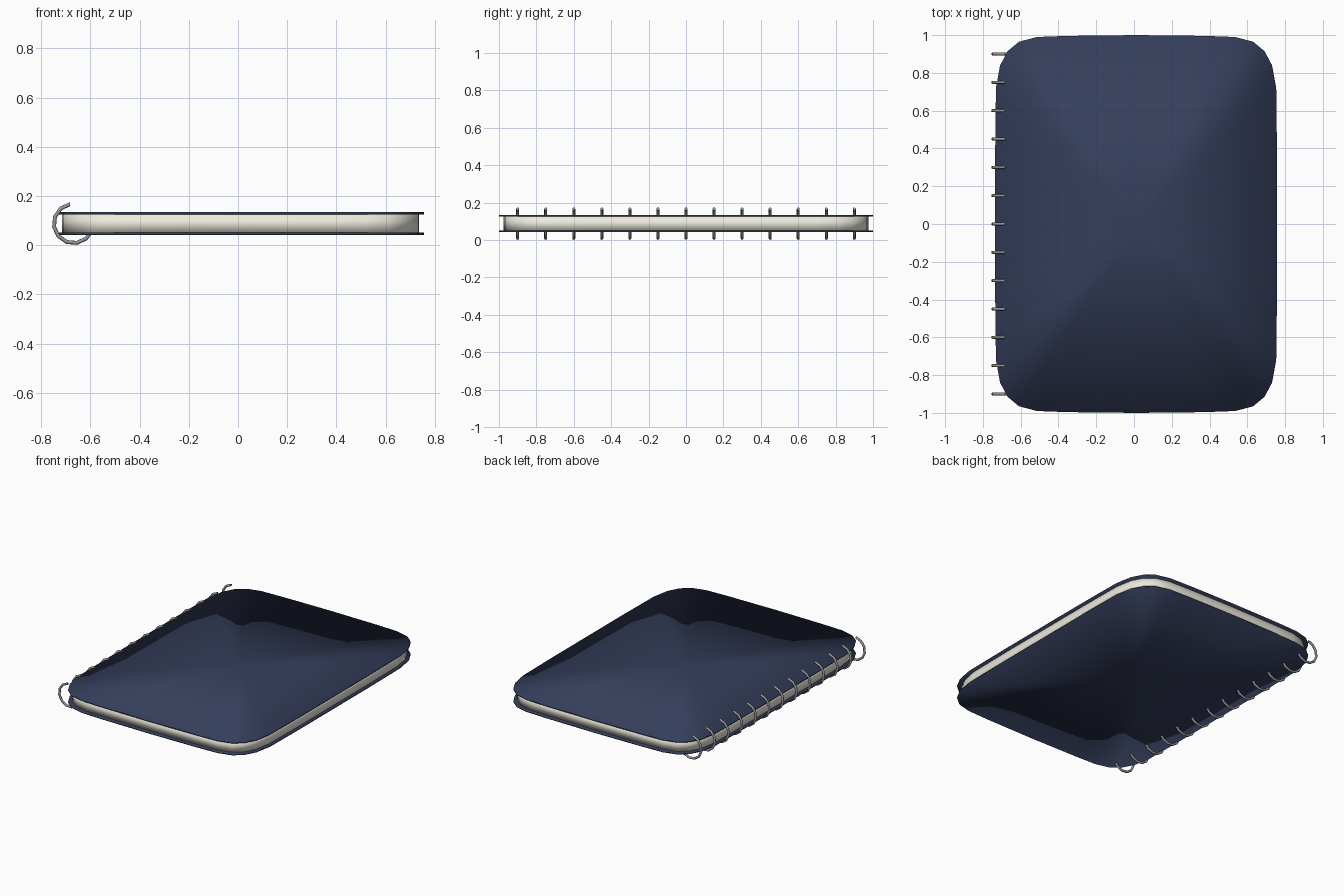
import bpy, bmesh, math

if "Cube" in bpy.data.objects:
    bpy.data.objects.remove(bpy.data.objects["Cube"])

def material(name, color):
    m = bpy.data.materials.new(name)
    m.diffuse_color = (*color, 1)
    m.use_nodes = True
    m.node_tree.nodes["Principled BSDF"].inputs["Base Color"].default_value = m.diffuse_color
    return m

navy = material("navy", (0.035, 0.048, 0.105))
cream = material("cream", (0.85, 0.82, 0.72))
steel = material("steel", (0.32, 0.32, 0.34))

# Quarter outline of the soft-cornered rectangle, mirrored to a full loop
QUARTER = [(0.746, 0), (0.746, 0.38), (0.742, 0.72), (0.72, 0.84), (0.68, 0.915),
           (0.62, 0.965), (0.525, 0.99), (0.365, 0.996), (0, 1)]
half = QUARTER + [(-x, y) for x, y in QUARTER[-2::-1]]
OUTLINE = half + [(x, -y) for x, y in half[-2:0:-1]]

def slab(name, z0, z1, sx, sy, mat):
    bm = bmesh.new()
    low, high = [[bm.verts.new((0.011 + x * sx, y * sy, z)) for x, y in OUTLINE] for z in (z0, z1)]
    c0, c1 = bm.verts.new((0.011, 0, z0)), bm.verts.new((0.011, 0, z1))
    n = len(OUTLINE)
    for i in range(n):
        j = (i + 1) % n
        bm.faces.new((low[i], low[j], high[j], high[i]))
        bm.faces.new((c1, high[i], high[j]))
        bm.faces.new((c0, low[j], low[i]))
    for f in bm.faces:
        f.smooth = True
    me = bpy.data.meshes.new(name)
    bm.to_mesh(me)
    bm.free()
    me.materials.append(mat)
    ob = bpy.data.objects.new(name, me)
    bpy.context.collection.objects.link(ob)
    return ob

# Covers and page block
slab("back_cover", 0.042, 0.051, 1, 1, navy)
slab("pages", 0.049, 0.127, 0.973, 0.977, cream)
slab("front_cover", 0.125, 0.135, 1, 1, navy)

# Open binding rings along the left edge
R, TUBE, STEPS, SIDES = 0.08, 0.008, 8, 8
def ring(name, y0):
    bm = bmesh.new()
    loops = []
    for k in range(STEPS + 1):
        a = math.radians(100 + 30 * k)
        loop = []
        for s in range(SIDES):
            t = math.tau * s / SIDES
            r = R + TUBE * math.cos(t)
            loop.append(bm.verts.new((-0.669 + r * math.cos(a), y0 + TUBE * math.sin(t),
                                      0.088 + r * math.sin(a))))
        loops.append(loop)
    for a, b in zip(loops, loops[1:]):
        for s in range(SIDES):
            t = (s + 1) % SIDES
            bm.faces.new((a[s], a[t], b[t], b[s])).smooth = True
    bm.faces.new(loops[0])
    bm.faces.new(loops[-1])
    bmesh.ops.recalc_face_normals(bm, faces=bm.faces)
    me = bpy.data.meshes.new(name)
    bm.to_mesh(me)
    bm.free()
    me.materials.append(steel)
    bpy.context.collection.objects.link(bpy.data.objects.new(name, me))

for i in range(13):
    ring(f"binding_ring_{i + 1}", -0.9 + 0.15 * i)
